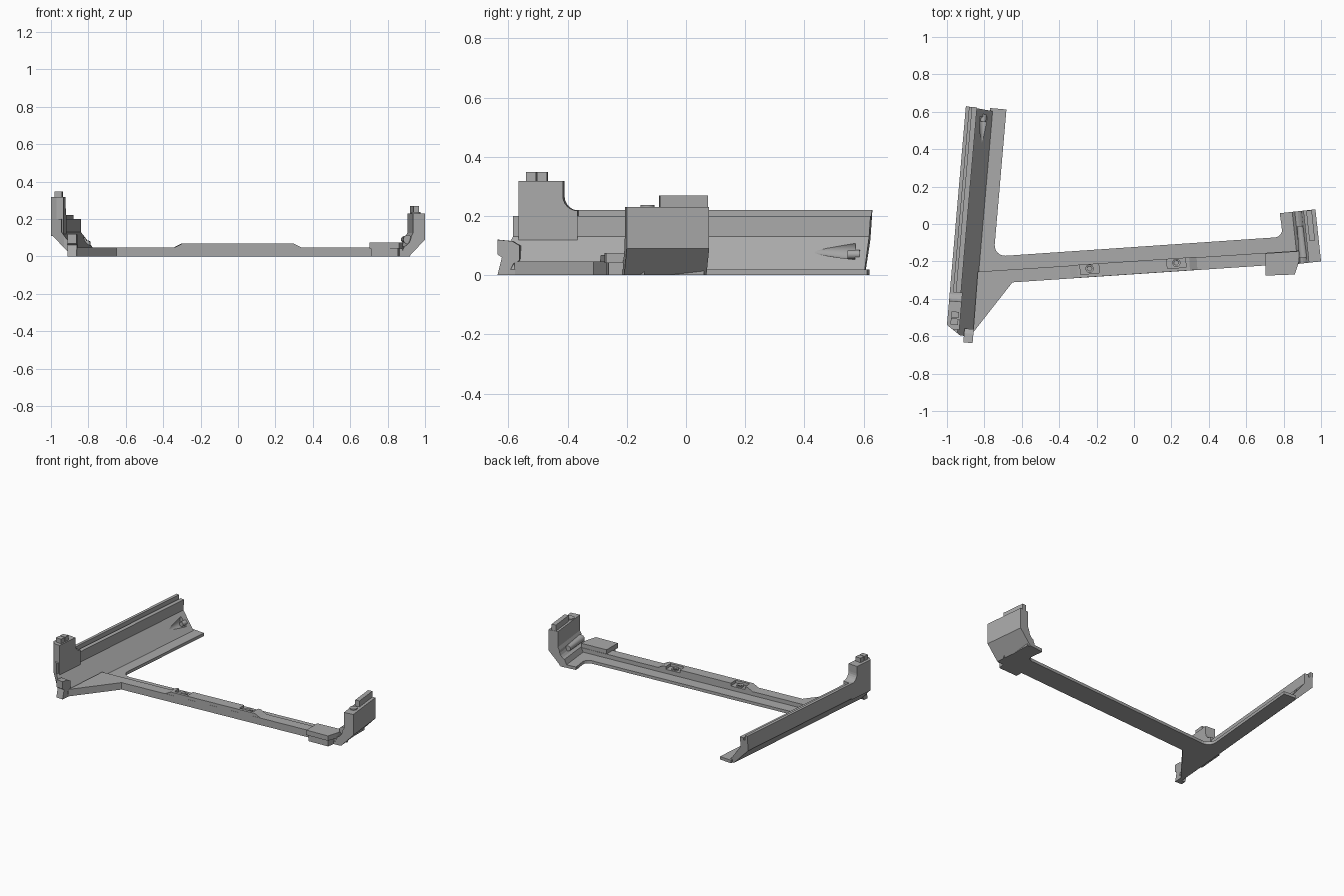
import bpy, bmesh, math
from mathutils import Vector, Matrix

cube = bpy.data.objects.get("Cube")
if cube:
    bpy.data.objects.remove(cube)

grey = bpy.data.materials.new("plain grey")
grey.use_nodes = True
grey.diffuse_color = (0.4, 0.4, 0.4, 1)
grey.node_tree.nodes["Principled BSDF"].inputs["Base Color"].default_value = (0.4, 0.4, 0.4, 1)

# Frames: origin on the outer edge, inward axis, lengthwise axis
RAIL = (Vector((-1, -0.54, 0)), Vector((0.996, -0.086, 0)), Vector((0.086, 0.996, 0)))
BRACKET = (Vector((1, -0.2, 0)), Vector((-0.994, -0.107, 0)), Vector((-0.107, 0.994, 0)))
WORLD = (Vector((0, 0, 0)), Vector((1, 0, 0)), Vector((0, 1, 0)))


def place(frame, e, t, z):
    origin, inward, along = frame
    return origin + inward * e + along * t + Vector((0, 0, z))


def solid(name, ring_a, ring_b):
    """Closed solid between two matching outlines."""
    bm = bmesh.new()
    a = [bm.verts.new(p) for p in ring_a]
    b = [bm.verts.new(p) for p in ring_b]
    bm.faces.new(a)
    bm.faces.new(b[::-1])
    for i in range(len(a)):
        j = (i + 1) % len(a)
        bm.faces.new((a[i], b[i], b[j], a[j]))
    bmesh.ops.recalc_face_normals(bm, faces=bm.faces)
    return finish(name, bm)


def finish(name, bm):
    mesh = bpy.data.meshes.new(name)
    bm.to_mesh(mesh)
    bm.free()
    mesh.materials.append(grey)
    ob = bpy.data.objects.new(name, mesh)
    bpy.context.collection.objects.link(ob)
    return ob


def along(name, frame, section, t0, t1):
    return solid(name, [place(frame, e, t0, z) for e, z in section],
                 [place(frame, e, t1, z) for e, z in section])


def across(name, frame, profile, e0, e1):
    return solid(name, [place(frame, e0, t, z) for t, z in profile],
                 [place(frame, e1, t, z) for t, z in profile])


def plate(name, outline, z0, z1, frame=WORLD):
    return solid(name, [place(frame, x, y, z0) for x, y in outline],
                 [place(frame, x, y, z1) for x, y in outline])


def box(name, frame, e0, e1, t0, t1, z0, z1):
    return plate(name, [(e0, t0), (e1, t0), (e1, t1), (e0, t1)], z0, z1, frame)


def cone(name, start, end, r0, r1, sides=20):
    d = end - start
    bm = bmesh.new()
    turn = d.to_track_quat('Z', 'Y').to_matrix().to_4x4()
    bmesh.ops.create_cone(bm, cap_ends=True, segments=sides, radius1=r0, radius2=r1,
                          depth=d.length, matrix=Matrix.Translation((start + end) / 2) @ turn)
    ob = finish(name, bm)
    ob.data.shade_smooth()
    ob.data.set_sharp_from_angle(angle=math.radians(35))
    return ob


def slice_off(ob, point, normal):
    bm = bmesh.new()
    bm.from_mesh(ob.data)
    cut = bmesh.ops.bisect_plane(bm, geom=bm.verts[:] + bm.edges[:] + bm.faces[:],
                                 plane_co=point, plane_no=normal, clear_outer=True)
    edges = [g for g in cut["geom_cut"] if isinstance(g, bmesh.types.BMEdge)]
    bmesh.ops.edgenet_fill(bm, edges=edges)
    bmesh.ops.recalc_face_normals(bm, faces=bm.faces)
    bm.to_mesh(ob.data)
    bm.free()


def carve(ob, cutter):
    mod = ob.modifiers.new("carve", 'BOOLEAN')
    mod.operation, mod.object, mod.solver = 'DIFFERENCE', cutter, 'EXACT'
    cutter.hide_render = True
    cutter.hide_viewport = True
    cutter.display_type = 'WIRE'


def arc(cx, cy, r, a0, a1, n=6):
    angles = [math.radians(a0 + (a1 - a0) * i / n) for i in range(n + 1)]
    return [(cx + r * math.cos(a), cy + r * math.sin(a)) for a in angles]


# Side rail: double ridge on a wall, sloping inner face, chamfered outer foot
rail = along("side_rail", RAIL,
             [(0, 0.22), (0.02, 0.22), (0.02, 0.185), (0.032, 0.185), (0.032, 0.2), (0.06, 0.2),
              (0.06, 0.13), (0.145, 0.02), (0.145, 0), (0.12, 0), (0, 0.12)], -0.05, 1.2)
slice_off(rail, (-1, -0.54, 0), (-0.62, -0.78, 0))
slice_off(rail, (-0.9, 0.63, 0.22), (0.086, 0.996, -0.068))
scoop = cone("scoop_cutter", place(RAIL, 0.112, 0.95, 0.085), place(RAIL, 0.105, 1.125, 0.085),
             0.006, 0.036)
carve(rail, scoop)
cone("rail_end_pin", place(RAIL, 0.1, 1.1, 0.07), place(RAIL, 0.1, 1.14, 0.07), 0.015, 0.015)

# Corner post with a curved foot and a split pin on top
post = across("corner_post", RAIL, [(-0.02, 0.11), (-0.02, 0.318), (0.13, 0.318)]
              + arc(0.18, 0.268, 0.05, 180, 270) + [(0.18, 0.11)], 0, 0.068)
slice_off(post, (-1, -0.54, 0), (-0.62, -0.78, 0))
for t in (0.005, 0.042):
    box("post_pin", RAIL, 0.018, 0.058, t, t + 0.033, 0.31, 0.348)

# Hooked clip at the front of the rail
across("front_clip", RAIL, [(-0.085, 0), (-0.05, 0), (-0.03, 0.04), (-0.01, 0.05), (-0.01, 0.1),
                            (-0.035, 0.115), (-0.085, 0.12), (-0.085, 0.07), (-0.07, 0.06)],
       0.095, 0.145)

# Thin floor: rail flange, crossbar strip and bracket foot in one sheet
plate("floor_sheet", [(-0.87, -0.585), (-0.65, -0.312), (0.7, -0.222), (0.9, -0.208), (0.9, 0.06),
                      (0.78, 0.05)] + arc(0.75, -0.03, 0.042, 0, -86)
      + arc(-0.69, -0.115, 0.055, 274, 176) + [(-0.682, 0.612), (-0.77, 0.62)], 0, 0.02)

# Crossbar: front ridge with gusset, raised middle and two screw pockets
ridge = plate("crossbar_ridge", [(-0.86, -0.58), (-0.65, -0.312), (0.7, -0.222), (0.88, -0.21),
                                 (0.92, -0.14), (-0.835, -0.255)], 0, 0.047)
BAR = (Vector((0, -0.268, 0)), Vector((0.9978, 0.0665, 0)), Vector((-0.0665, 0.9978, 0)))
raised = solid("crossbar_raised_middle",
               [place(BAR, e, 0, z) for e, z in ((-0.34, 0.03), (0.34, 0.03), (0.34, 0.047),
                                                 (0.3, 0.068), (-0.3, 0.068), (-0.34, 0.047))],
               [place(BAR, e, 0.07, z) for e, z in ((-0.34, 0.03), (0.34, 0.03), (0.34, 0.047),
                                                    (0.3, 0.068), (-0.3, 0.068), (-0.34, 0.047))])
for x in (-0.235, 0.23):
    pocket = box("pocket_cutter", BAR, x - 0.05, x + 0.05, 0.018, 0.09, 0.049, 0.1)
    carve(raised, pocket)
    stud = cone("screw_boss", place(BAR, x, 0.045, 0.04), place(BAR, x, 0.045, 0.058), 0.022, 0.022)
    hole = cone("hole_cutter", place(BAR, x, 0.045, 0.05), place(BAR, x, 0.045, 0.07), 0.013, 0.013)
    carve(stud, hole)

# End bracket: upright wall with chamfered foot, rounded inner fillet and top tab
along("end_bracket", BRACKET, [(0, 0.23), (0.065, 0.23), (0.065, 0.125)]
      + arc(0.13, 0.105, 0.055, 180, 250, 4) + [(0.125, 0.02), (0.19, 0.02), (0.19, 0),
                                                (0.085, 0), (0, 0.09)], 0, 0.28)
box("bracket_tab", BRACKET, 0.02, 0.05, 0.115, 0.278, 0.22, 0.27)
cone("bracket_peg", place(BRACKET, 0.04, 0.075, 0.2), place(BRACKET, 0.04, 0.075, 0.238),
     0.024, 0.024)
cone("bracket_inner_pin", place(BRACKET, 0.09, 0.03, 0.09), place(BRACKET, 0.09, 0.2, 0.09),
     0.024, 0.018)

# Front block below the bracket with an overhanging cap
plate("front_block", [(0.712, -0.268), (0.855, -0.262), (0.872, -0.17), (0.712, -0.17)], 0, 0.05)
plate("front_block_cap", [(0.702, -0.276), (0.86, -0.27), (0.882, -0.2), (0.882, -0.145),
                          (0.702, -0.157)], 0.042, 0.075)
